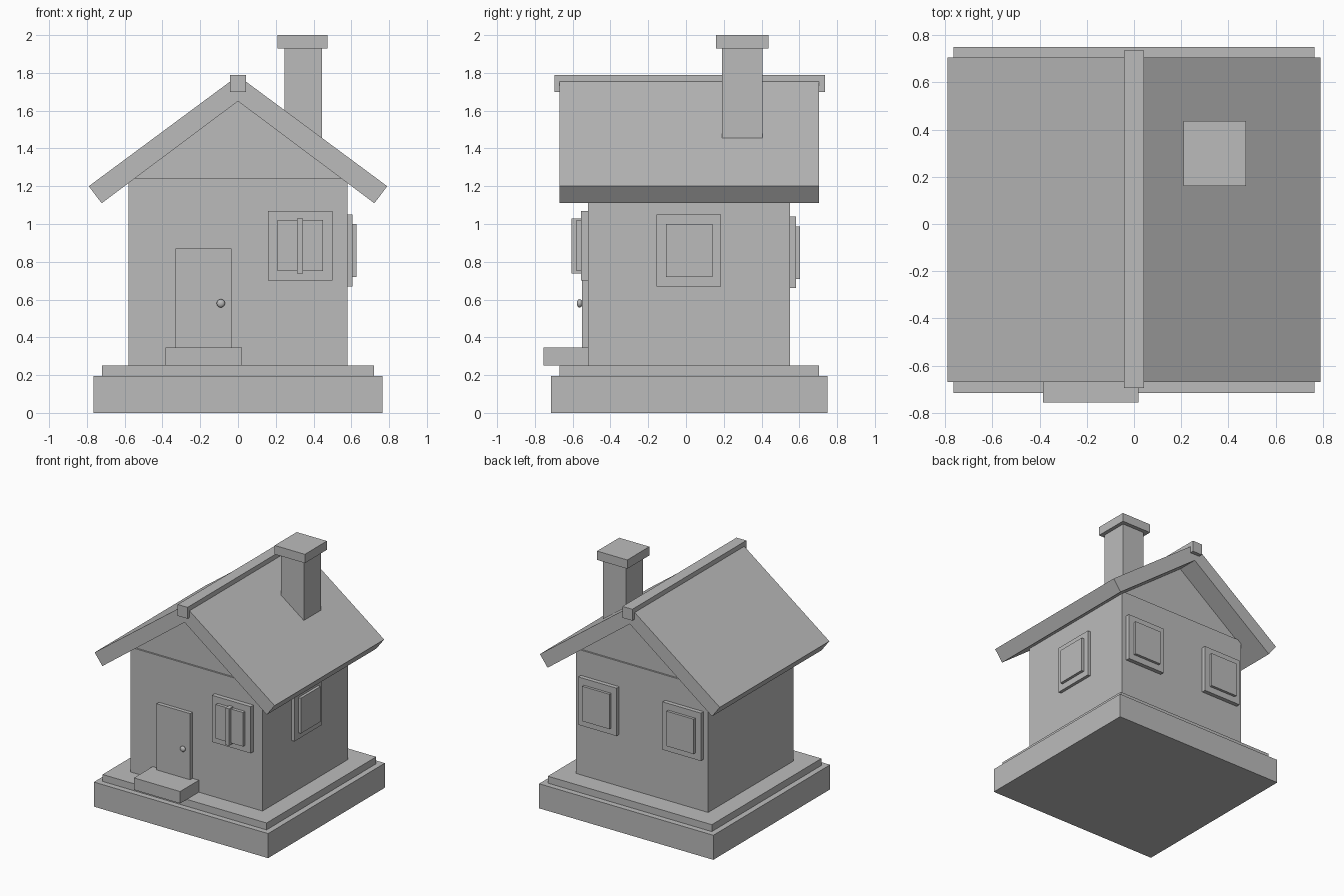
import bpy
import bmesh

cube = bpy.data.objects.get("Cube")
if cube:
    bpy.data.objects.remove(cube, do_unlink=True)

grey = bpy.data.materials.new("plain_grey")
grey.use_nodes = True
colour = (0.5, 0.5, 0.5, 1)
grey.diffuse_color = colour
grey.node_tree.nodes["Principled BSDF"].inputs["Base Color"].default_value = colour


def add_object(name, bm):
    bmesh.ops.recalc_face_normals(bm, faces=bm.faces)
    mesh = bpy.data.meshes.new(name)
    bm.to_mesh(mesh)
    bm.free()
    mesh.materials.append(grey)
    obj = bpy.data.objects.new(name, mesh)
    bpy.context.collection.objects.link(obj)
    return obj


def box(name, xs, ys, zs):
    """Box spanning the given ranges."""
    bm = bmesh.new()
    bmesh.ops.create_cube(bm, size=1)
    for v in bm.verts:
        v.co = [r[0] if c < 0 else r[1] for c, r in zip(v.co, (xs, ys, zs))]
    return add_object(name, bm)


def prism(name, profile, ys):
    """Front profile (x, z) extruded along y."""
    bm = bmesh.new()
    face = bm.faces.new([bm.verts.new((x, ys[0], z)) for x, z in profile])
    result = bmesh.ops.extrude_face_region(bm, geom=[face])
    verts = [g for g in result["geom"] if isinstance(g, bmesh.types.BMVert)]
    bmesh.ops.translate(bm, verts=verts, vec=(0, ys[1] - ys[0], 0))
    return add_object(name, bm)


# Plinth and walls
box("base_slab", (-0.765, 0.765), (-0.715, 0.75), (0, 0.195))
box("foundation", (-0.72, 0.72), (-0.67, 0.705), (0.195, 0.25))
box("walls", (-0.58, 0.58), (-0.52, 0.55), (0.25, 1.24))
prism("gable", [(-0.56, 1.24), (0.56, 1.24), (0, 1.65)], (-0.507, 0.537))

# Roof
for side, s in (("left", 1), ("right", -1)):
    prism(side + "_roof_panel",
          [(0, 1.65), (s * 0.722, 1.11), (s * 0.79, 1.2), (0, 1.785)],
          (-0.67, 0.705))
box("ridge_beam", (-0.043, 0.043), (-0.695, 0.735), (1.7, 1.79))

# Chimney
box("chimney", (0.245, 0.445), (0.19, 0.405), (1.38, 1.93))
box("chimney_cap", (0.21, 0.475), (0.16, 0.437), (1.93, 2.0))

# Door, step and knob
box("door", (-0.33, -0.035), (-0.55, -0.51), (0.345, 0.87))
box("door_step", (-0.385, 0.02), (-0.755, -0.51), (0.25, 0.345))
bpy.ops.mesh.primitive_uv_sphere_add(segments=16, ring_count=10, radius=0.022,
                                     location=(-0.091, -0.563, 0.58))
knob = bpy.context.object
knob.name = "door_knob"
knob.scale.y = 0.7
knob.data.materials.append(grey)
bpy.ops.object.shade_smooth_by_angle()

# Front window with mullion
box("front_window_frame", (0.16, 0.5), (-0.555, -0.51), (0.7, 1.07))
box("front_window_pane", (0.21, 0.45), (-0.58, -0.55), (0.75, 1.02))
box("front_window_mullion", (0.312, 0.345), (-0.605, -0.55), (0.737, 1.03))

# Side window
box("side_window_frame", (0.57, 0.605), (-0.155, 0.185), (0.67, 1.05))
box("side_window_pane", (0.6, 0.627), (-0.107, 0.14), (0.72, 1.0))

# Back windows
for side, x in (("left", 0.37), ("right", -0.37)):
    box(side + "_back_window_frame", (x - 0.168, x + 0.168), (0.54, 0.583), (0.66, 1.04))
    box(side + "_back_window_pane", (x - 0.12, x + 0.12), (0.58, 0.604), (0.71, 0.987))
